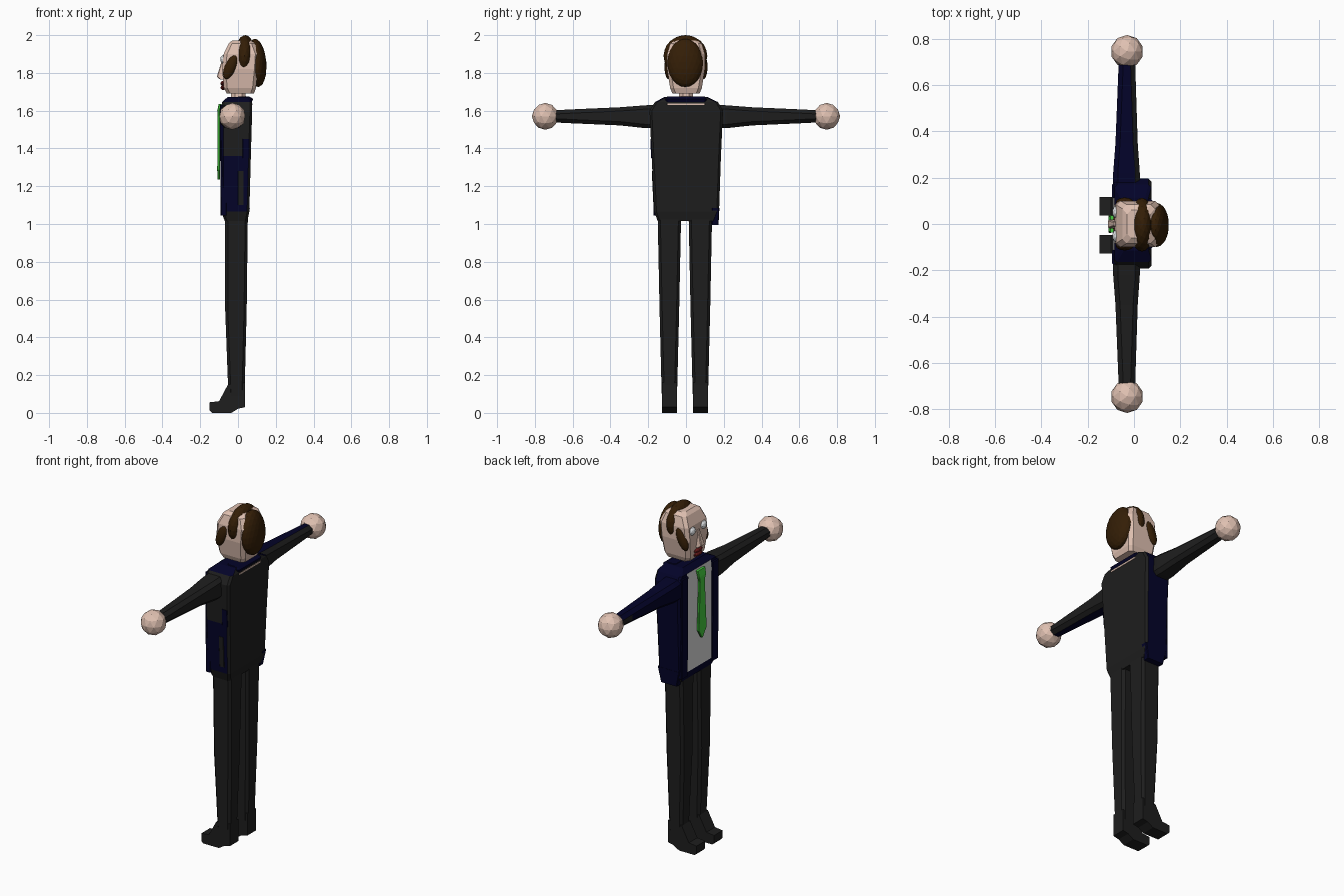
import bpy, bmesh, math
from mathutils import Matrix, Vector

if "Cube" in bpy.data.objects:
    bpy.data.objects.remove(bpy.data.objects["Cube"])


def material(name, r, g, b):
    m = bpy.data.materials.new(name)
    m.diffuse_color = (r, g, b, 1)
    m.use_nodes = True
    m.node_tree.nodes["Principled BSDF"].inputs["Base Color"].default_value = m.diffuse_color
    return m


SKIN = material("skin", 0.74, 0.53, 0.44)
GREY = material("charcoal cloth", 0.013, 0.013, 0.013)
NAVY = material("navy cloth", 0.001, 0.001, 0.022)
SHIRT = material("shirt white", 0.72, 0.72, 0.72)
GREEN = material("tie green", 0.06, 0.60, 0.05)
HAIR = material("hair brown", 0.034, 0.013, 0.002)
LIP = material("lip red", 0.13, 0.010, 0.010)
EYE = material("eye white", 0.72, 0.74, 0.76)


def finish(name, bm, mats, rule=None):
    bmesh.ops.recalc_face_normals(bm, faces=bm.faces[:])
    bm.normal_update()
    if rule:
        for f in bm.faces:
            f.material_index = rule(f.normal, f.calc_center_median())
    me = bpy.data.meshes.new(name)
    bm.to_mesh(me)
    bm.free()
    for m in mats:
        me.materials.append(m)
    ob = bpy.data.objects.new(name, me)
    bpy.context.collection.objects.link(ob)
    return ob


def ring(a0, a1, b0, b1, c, split=None):
    """Chamfered rectangle; split adds two cut points on the a0 side."""
    p = [(a0 + c, b0), (a1 - c, b0), (a1, b0 + c), (a1, b1 - c),
         (a1 - c, b1), (a0 + c, b1), (a0, b1 - c)]
    if split:
        p += [(a0, split), (a0, -split)]
    return p + [(a0, b0 + c)]


def loft(name, rings, mats, rule=None):
    bm = bmesh.new()
    vs = [[bm.verts.new(p) for p in r] for r in rings]
    n = len(vs[0])
    for lo, hi in zip(vs, vs[1:]):
        for i in range(n):
            j = (i + 1) % n
            bm.faces.new((lo[i], lo[j], hi[j], hi[i]))
    bm.faces.new(vs[0][::-1])
    bm.faces.new(vs[-1])
    return finish(name, bm, mats, rule)


def upright(name, sections, c, mats, rule=None, split=None):
    """Loft of sections (z, x0, x1, y0, y1) stacked along z."""
    return loft(name, [[(x, y, s[0]) for x, y in ring(*s[1:], c, split)]
                       for s in sections], mats, rule)


def ball(name, centre, radii, mat, tilt=0.0, roll=0.0, sub=2):
    bm = bmesh.new()
    bmesh.ops.create_icosphere(bm, subdivisions=sub, radius=1)
    mw = (Matrix.Translation(Vector(centre)) @ Matrix.Rotation(roll, 4, 'X')
          @ Matrix.Rotation(tilt, 4, 'Y') @ Matrix.Diagonal((*radii, 1)))
    bmesh.ops.transform(bm, matrix=mw, verts=bm.verts)
    return finish(name, bm, [mat])


# Torso: charcoal back, navy jacket front and sides, shirt cut into the front
def torso_rule(n, c):
    if n.x < -0.7:
        return 2 if abs(c.y) < 0.08 and 1.07 < c.z < 1.64 else 1
    if n.x > 0.6 or n.z < -0.6 or c.z < 1.06:
        return 0
    if n.z > 0.3:
        return 0 if c.y < -0.16 else 1
    return 1 if c.y > 0 or c.z < 1.37 else 0


upright("torso", [
    (1.015, -0.07, 0.05, -0.15, 0.155),
    (1.065, -0.088, 0.06, -0.168, 0.175),
    (1.36, -0.088, 0.068, -0.182, 0.185),
    (1.60, -0.09, 0.075, -0.193, 0.196),
    (1.645, -0.085, 0.075, -0.165, 0.17),
    (1.672, -0.055, 0.06, -0.115, 0.115)], 0.012,
    [GREY, NAVY, SHIRT], torso_rule, split=0.112)

# Jacket front panels, hanging hem, collar and the strip of skin at the nape
for s, side in ((1, "right"), (-1, "left")):
    y = sorted((s * 0.112, s * 0.172))
    upright("jacket_front_" + side, [
        (1.045, -0.092, -0.06, *y), (1.63, -0.096, -0.06, *y)], 0.004, [NAVY])
upright("jacket_hem", [(0.995, -0.06, 0.045, 0.135, 0.172),
                       (1.085, -0.08, 0.063, 0.135, 0.177)], 0.004, [NAVY])
upright("collar", [(1.642, 0.0, 0.072, -0.11, 0.11),
                   (1.662, -0.01, 0.08, -0.11, 0.11),
                   (1.675, 0.0, 0.06, -0.10, 0.10)], 0.01, [NAVY])
upright("nape_strip", [(1.631, 0.07, 0.078, -0.1, 0.1),
                       (1.639, 0.07, 0.078, -0.1, 0.1)], 0.002, [SKIN])

# Cloth patches on the left flank
for name, z0, z1, x0, x1, mat in (("flank_patch_lower", 1.10, 1.28, 0.0, 0.03, GREY),
                                  ("flank_patch_upper", 1.35, 1.45, 0.025, 0.06, NAVY)):
    upright(name, [(z, x0, x1, y - 0.003, y + 0.004) for z, y in
                   ((z, -0.168 - (z - 1.065) * 0.0475) for z in (z0, z1))],
            0.002, [mat])

# Tie
upright("tie", [(z, x, x + 0.014, -w, w) for z, x, w in (
    (1.235, -0.108, 0.006), (1.285, -0.11, 0.038), (1.57, -0.108, 0.024),
    (1.60, -0.11, 0.034), (1.635, -0.102, 0.036))], 0.003, [GREEN])


# Arms and hands: right arm navy on top and front, charcoal behind and below
def arm_rule(s):
    if s > 0:
        return lambda n, c: (1 if (n.z > 0.5 and n.x < 0.4) or
                             (n.x < -0.5 and c.y < 0.6) else 0)
    return lambda n, c: 1 if n.z < -0.9 and n.x < 0.3 else 0


for s, side in ((1, "right"), (-1, "left")):
    secs = [(0.15, -0.09, 0.025, 1.508, 1.632), (0.22, -0.09, 0.025, 1.508, 1.628),
            (0.35, -0.08, 0.016, 1.522, 1.618), (0.60, -0.07, 0.008, 1.533, 1.607),
            (0.70, -0.066, 0.005, 1.538, 1.602)]
    loft("arm_" + side, [[(x, s * q[0], z) for x, z in ring(*q[1:], 0.02)]
                         for q in secs], [GREY, NAVY], arm_rule(s))
    ball("hand_" + side, (-0.03, s * 0.745, 1.57), (0.071,) * 3, SKIN)

# Legs and shoes
for s, side in ((1, "right"), (-1, "left")):
    m = -0.006 + s * 0.082
    upright("leg_" + side, [
        (z, x0, x1, m - w, m + w) for z, x0, x1, w in (
            (0.035, -0.05, 0.034, 0.038), (0.15, -0.053, 0.036, 0.042),
            (0.55, -0.068, 0.046, 0.052), (1.04, -0.068, 0.052, 0.062))],
        0.014, [GREY])
    prof = [(-0.15, 0.012), (-0.138, 0.0), (-0.035, 0.0), (0.0, 0.022),
            (0.036, 0.03), (0.036, 0.16), (-0.053, 0.15), (-0.10, 0.062), (-0.15, 0.056)]
    loft("shoe_" + side, [[(x, m + d, z) for x, z in prof]
                          for d in (-0.04, 0.04)], [GREY])

# Neck and head
upright("neck", [(1.64, -0.038, 0.042, -0.038, 0.038),
                 (1.72, -0.036, 0.04, -0.036, 0.036)], 0.02, [SKIN])
upright("head", [(z, x0, x1, -w, w) for z, x0, x1, w in (
    (1.692, -0.06, 0.085, 0.072), (1.72, -0.075, 0.095, 0.084),
    (1.82, -0.084, 0.105, 0.1), (1.90, -0.076, 0.11, 0.1),
    (1.955, -0.05, 0.09, 0.084), (1.972, -0.03, 0.07, 0.06))], 0.018, [SKIN])

# Face
upright("nose", [(z, x, -0.07, -w, w) for z, x, w in (
    (1.765, -0.095, 0.02), (1.78, -0.112, 0.018), (1.865, -0.086, 0.009))],
    0.004, [SKIN])
for s, side in ((1, "right"), (-1, "left")):
    ball("eye_" + side, (-0.074, s * 0.052, 1.872), (0.02, 0.027, 0.025), EYE)
for z, part in ((1.722, "lower"), (1.745, "upper")):
    ball("lip_" + part, (-0.078, 0, z), (0.015, 0.038, 0.013), LIP)

# Hair: one lump over the crown, one behind and two sideburns
ball("hair_back", (0.098, -0.004, 1.853), (0.052, 0.095, 0.128), HAIR, -0.08, sub=3)
ball("hair_crown", (0.034, -0.003, 1.89), (0.055, 0.116, 0.11), HAIR, 0.05, sub=3)
for s, side in ((1, "right"), (-1, "left")):
    ball("sideburn_" + side, (-0.04, s * 0.092, 1.832), (0.03, 0.022, 0.07),
         HAIR, 0.4, sub=3)
